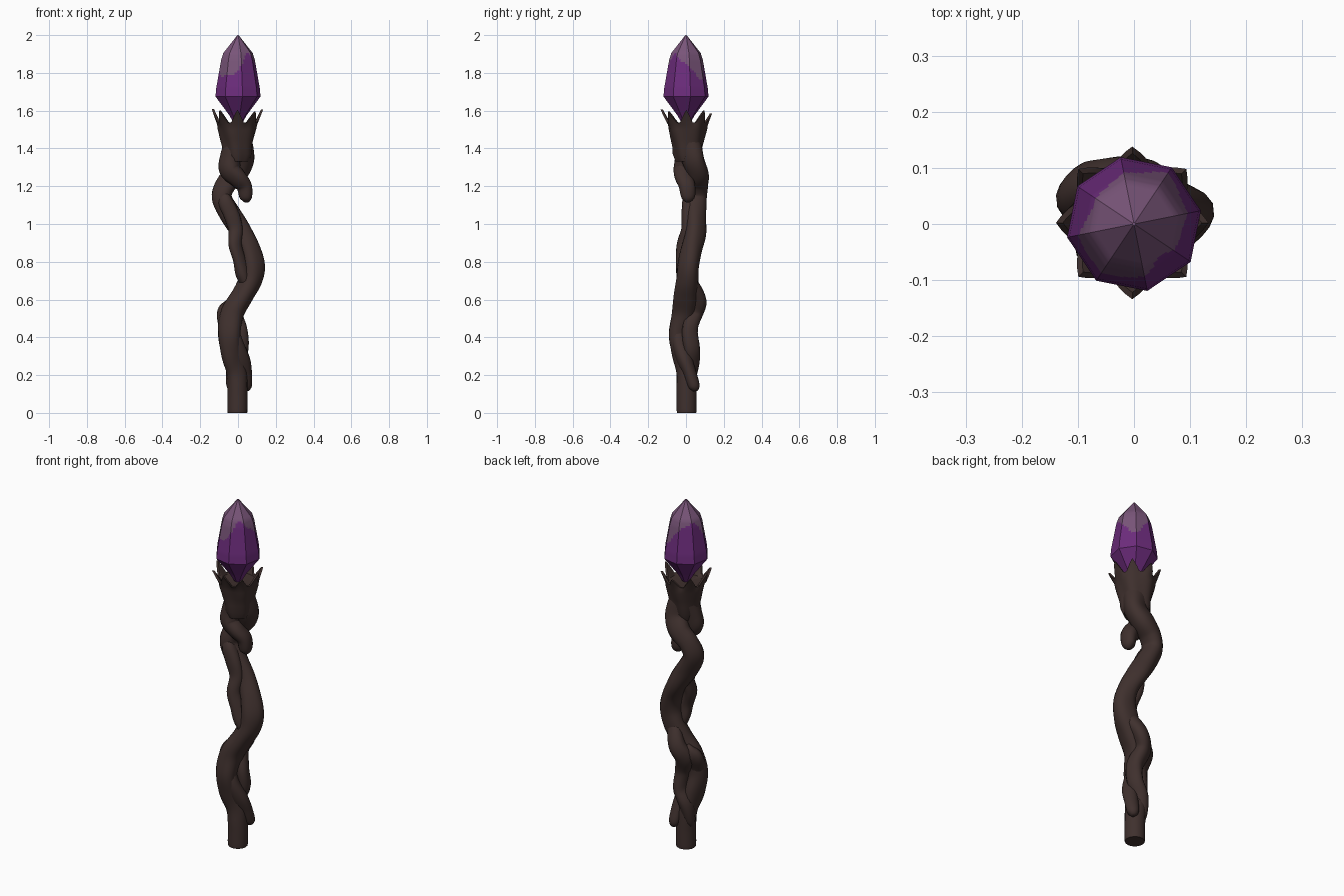
import bpy, bmesh, math
from mathutils import Vector

if "Cube" in bpy.data.objects:
    bpy.data.objects.remove(bpy.data.objects["Cube"])


def material(name, rgb):
    m = bpy.data.materials.new(name)
    m.diffuse_color = (*rgb, 1)
    m.use_nodes = True
    m.node_tree.nodes["Principled BSDF"].inputs["Base Color"].default_value = m.diffuse_color
    return m


WOOD = material("dark wood", (0.05, 0.03, 0.027))
PURPLE = material("purple crystal", (0.15, 0.025, 0.20))
PALE = material("pale crystal", (0.19, 0.09, 0.19))


def loft(name, rings, mats, angle):
    """Skin a list of equal-sized point rings and cap both ends."""
    bm = bmesh.new()
    vr = [[bm.verts.new(p) for p in ring] for ring in rings]
    n = len(rings[0])
    for a, b in zip(vr, vr[1:]):
        for i in range(n):
            j = (i + 1) % n
            bm.faces.new((a[i], a[j], b[j], b[i]))
    bm.faces.new(vr[0][::-1])
    bm.faces.new(vr[-1])
    bmesh.ops.recalc_face_normals(bm, faces=bm.faces)
    me = bpy.data.meshes.new(name)
    bm.to_mesh(me)
    bm.free()
    ob = bpy.data.objects.new(name, me)
    bpy.context.collection.objects.link(ob)
    for m in mats:
        me.materials.append(m)
    bpy.ops.object.select_all(action='DESELECT')
    ob.select_set(True)
    bpy.context.view_layer.objects.active = ob
    bpy.ops.object.shade_smooth_by_angle(angle=math.radians(angle))
    return ob


def spline(pts, steps=6):
    """Catmull-Rom through (x, y, z, r) points."""
    p = [Vector(q) for q in pts]
    p = [p[0]] + p + [p[-1]]
    out = []
    for k in range(1, len(p) - 2):
        a, b, c, d = p[k - 1:k + 3]
        for s in range(steps):
            t = s / steps
            out.append(0.5 * (2 * b + (c - a) * t + (2 * a - 5 * b + 4 * c - d) * t * t
                              + (3 * b - a - 3 * c + d) * t ** 3))
    return out + [p[-1]]


def strand(name, pts, gnarl, n=18):
    path = spline(pts)
    rings = []
    for k, q in enumerate(path):
        c = q.to_3d()
        tan = path[min(k + 1, len(path) - 1)].to_3d() - path[max(k - 1, 0)].to_3d()
        tan.normalize()
        u = Vector((0, 1, 0)).cross(tan).normalized()
        v = tan.cross(u)
        ring = []
        for i in range(n):
            t = 2 * math.pi * i / n
            # twisting grain ridges, fading out at the plain foot
            g = gnarl * min(1, max(0, (c.z - 0.1) * 6))
            r = q[3] * (1 + g * math.sin(3 * t + 9 * c.z) + 0.6 * g * math.sin(2 * t - 23 * c.z))
            ring.append(c + (u * math.cos(t) + v * math.sin(t)) * r)
        rings.append(ring)
    return loft(name, rings, [WOOD], 50)


# Main trunk: straight foot, then a winding stem
strand("trunk", [
    (-.003, .003, 0, .048), (-.003, .003, .012, .053), (-.003, .003, .12, .053),
    (-.01, 0, .22, .053), (-.035, -.02, .32, .057), (-.045, -.035, .42, .058),
    (-.025, -.015, .53, .06), (.025, .0, .62, .06), (.065, .01, .70, .06),
    (.08, .015, .78, .058), (.062, .03, .87, .053), (.015, .05, .96, .054),
    (-.04, .05, 1.05, .055), (-.083, .05, 1.14, .055), (-.06, .06, 1.21, .055),
    (-.005, .065, 1.27, .058), (.025, .04, 1.34, .06), (.01, .015, 1.42, .07)], .07)

# Lower vine: starts at the back right, crosses the front, ends at a knot on the left
strand("lower_vine", [
    (.045, .045, .115, .012), (.043, .043, .14, .03), (.035, .02, .21, .036),
    (.018, -.01, .29, .042), (-.02, -.03, .38, .045), (-.05, -.02, .46, .045),
    (-.065, .01, .53, .042), (-.05, .03, .57, .03), (-.03, .03, .60, .012)], .08, 14)

# Rear vine: climbs the back of the lower trunk and rejoins it
strand("rear_vine", [
    (-.04, .01, .12, .012), (-.035, .015, .16, .03), (-.02, .03, .26, .04),
    (.015, .028, .34, .042), (.008, .02, .44, .042), (-.02, .045, .53, .045),
    (.01, .062, .60, .045), (.05, .03, .68, .04), (.07, .02, .74, .02)], .08, 14)

# Middle vine: thin root on the left of the upper bend
strand("middle_vine", [
    (.05, -.01, .66, .02), (.025, -.015, .73, .035), (.005, -.018, .81, .033),
    (-.018, -.01, .89, .037), (-.015, .01, .97, .038), (-.035, .012, 1.05, .04),
    (-.065, .02, 1.12, .04), (-.075, .03, 1.17, .02)], .08, 14)

# Upper vine: hanging knob on the right, sweeping over the front into the crown
strand("upper_vine", [
    (.042, .012, 1.115, .012), (.043, .01, 1.14, .034), (.035, .005, 1.2, .042),
    (.0, -.012, 1.245, .048), (-.04, -.01, 1.29, .055), (-.035, .0, 1.35, .058),
    (-.015, .01, 1.42, .065)], .07, 14)

# Crown: flared cup with a torn, pointed rim
N = 64
HEIGHT = [1.605, 1.595, 1.585, 1.60, 1.608, 1.595, 1.605, 1.59]


def crown_ring(r, z, lobes=.05):
    return [(-.003 + r * (1 + lobes * math.sin(5 * t + 12 * z)) * math.cos(t),
             .008 + r * (1 + lobes * math.sin(5 * t + 12 * z)) * math.sin(t), z)
            for t in (2 * math.pi * i / N for i in range(N))]


def rim(shrink):
    pts = []
    for i in range(N):
        t = 2 * math.pi * i / N
        spike = abs((i / 8 + .5) % 1 - .5) * 2      # 0 at a tip, 1 in a notch
        k = max(0, 1 - spike * 1.25)
        z = 1.535 + (HEIGHT[round(i / 8) % 8] - 1.535) * k
        r = .108 + .028 * k - shrink
        pts.append((-.003 + r * math.cos(t), .002 + r * math.sin(t), z))
    return pts


loft("crown", [crown_ring(.06, 1.33), crown_ring(.075, 1.37), crown_ring(.078, 1.41),
               crown_ring(.088, 1.45), crown_ring(.1, 1.5), crown_ring(.105, 1.525, .03),
               rim(0), rim(.012), crown_ring(.088, 1.53, 0), crown_ring(.03, 1.525, 0)],
     [WOOD], 40)

# Crystal: eight-sided gem, finely cut so the pale cap can follow a slanted line
PROFILE = [(.02, 1.53), (.045, 1.575), (.118, 1.675), (.114, 1.72), (.088, 1.87),
           (.077, 1.905), (.003, 2.0)]
SIDES, SUB = 8, 6
rings = []
for (r0, z0), (r1, z1) in zip(PROFILE, PROFILE[1:]):
    steps = max(2, round((z1 - z0) / .012))
    for s in range(steps):
        f = s / steps
        rings.append((r0 + (r1 - r0) * f, z0 + (z1 - z0) * f))
rings.append(PROFILE[-1])


def gem_ring(r, z):
    corners = [Vector((r * 1.03 * math.cos(a), r * 1.03 * math.sin(a), z))
               for a in (2 * math.pi * (i + .25) / SIDES for i in range(SIDES))]
    return [corners[i].lerp(corners[(i + 1) % SIDES], s / SUB)
            for i in range(SIDES) for s in range(SUB)]


gem = loft("crystal", [gem_ring(r, z) for r, z in rings], [PURPLE, PALE], 25)
for f in gem.data.polygons:
    a = math.atan2(f.center.y, f.center.x)
    limit = 1.835 - .06 * math.cos(2 * (a - math.radians(50))) + .012 * math.sin(5 * a)
    f.material_index = 1 if f.center.z > limit else 0
